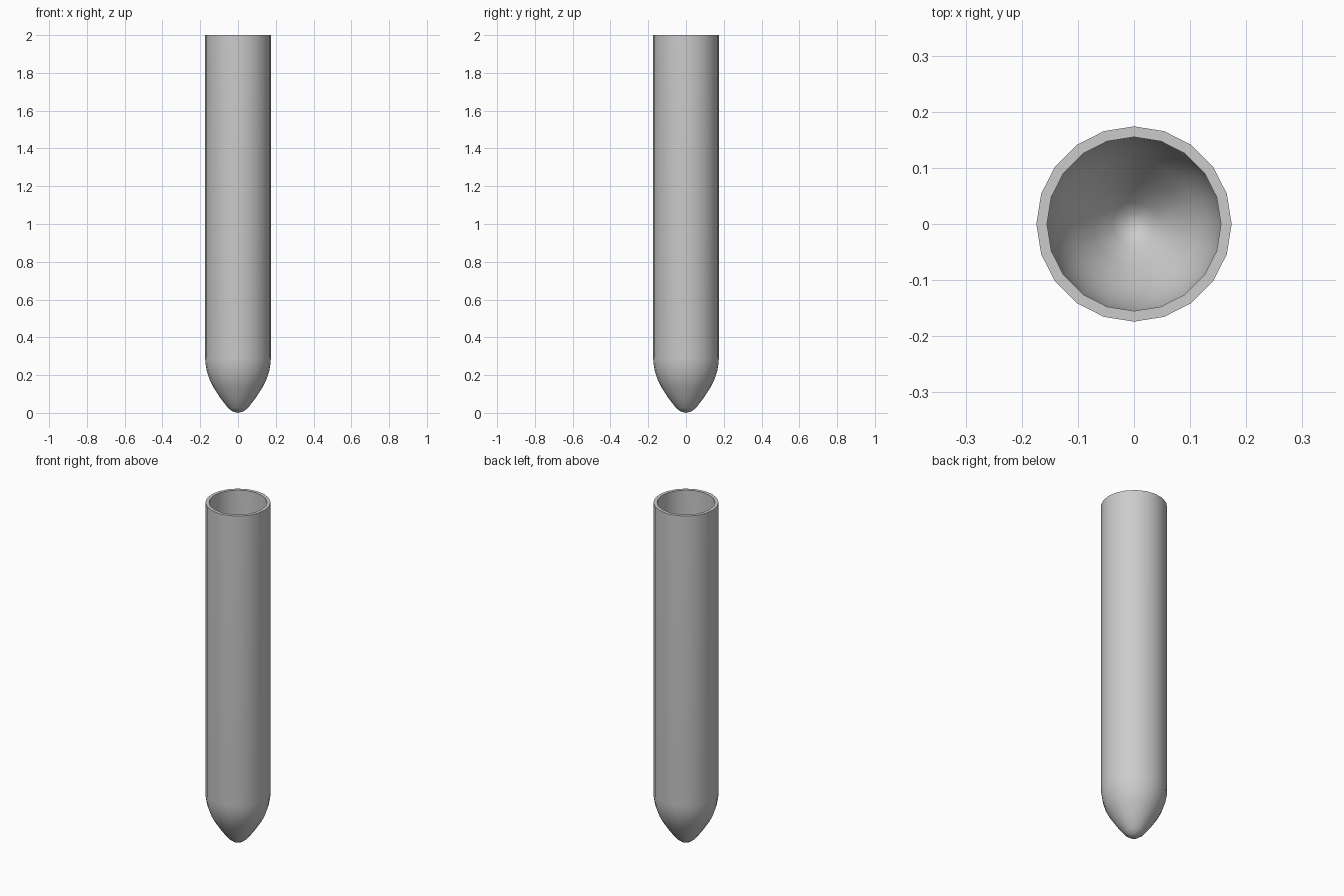
import bpy, bmesh, math

if "Cube" in bpy.data.objects:
    bpy.data.objects.remove(bpy.data.objects["Cube"])

SIDES = 20
# Radius/height profile: outer wall upward, then inner wall downward
outer = [(0.028, 0.007), (0.053, 0.026), (0.092, 0.077), (0.13, 0.135),
         (0.15, 0.175), (0.165, 0.22), (0.172, 0.26), (0.174, 0.29), (0.174, 2.0)]
inner = [(0.155, 2.0), (0.155, 0.29), (0.152, 0.265), (0.146, 0.228),
         (0.132, 0.185), (0.113, 0.147), (0.075, 0.09), (0.039, 0.042), (0.02, 0.028)]

bm = bmesh.new()
rings = []
for r, z in outer + inner:
    rings.append([bm.verts.new((r * math.cos(2 * math.pi * i / SIDES),
                                r * math.sin(2 * math.pi * i / SIDES), z))
                  for i in range(SIDES)])

# Walls and rim
for a, b in zip(rings, rings[1:]):
    for i in range(SIDES):
        j = (i + 1) % SIDES
        bm.faces.new((a[i], a[j], b[j], b[i]))

# Closed tips, outside and inside
for ring, z in ((rings[0], 0.0), (rings[-1], 0.022)):
    tip = bm.verts.new((0, 0, z))
    for i in range(SIDES):
        bm.faces.new((tip, ring[(i + 1) % SIDES], ring[i]))

bmesh.ops.recalc_face_normals(bm, faces=bm.faces[:])
mesh = bpy.data.meshes.new("test_tube")
bm.to_mesh(mesh)
bm.free()
tube = bpy.data.objects.new("test_tube", mesh)
bpy.context.collection.objects.link(tube)

# Smooth walls with a crisp rim
bpy.context.view_layer.objects.active = tube
tube.select_set(True)
bpy.ops.object.shade_smooth_by_angle(angle=math.radians(50))
